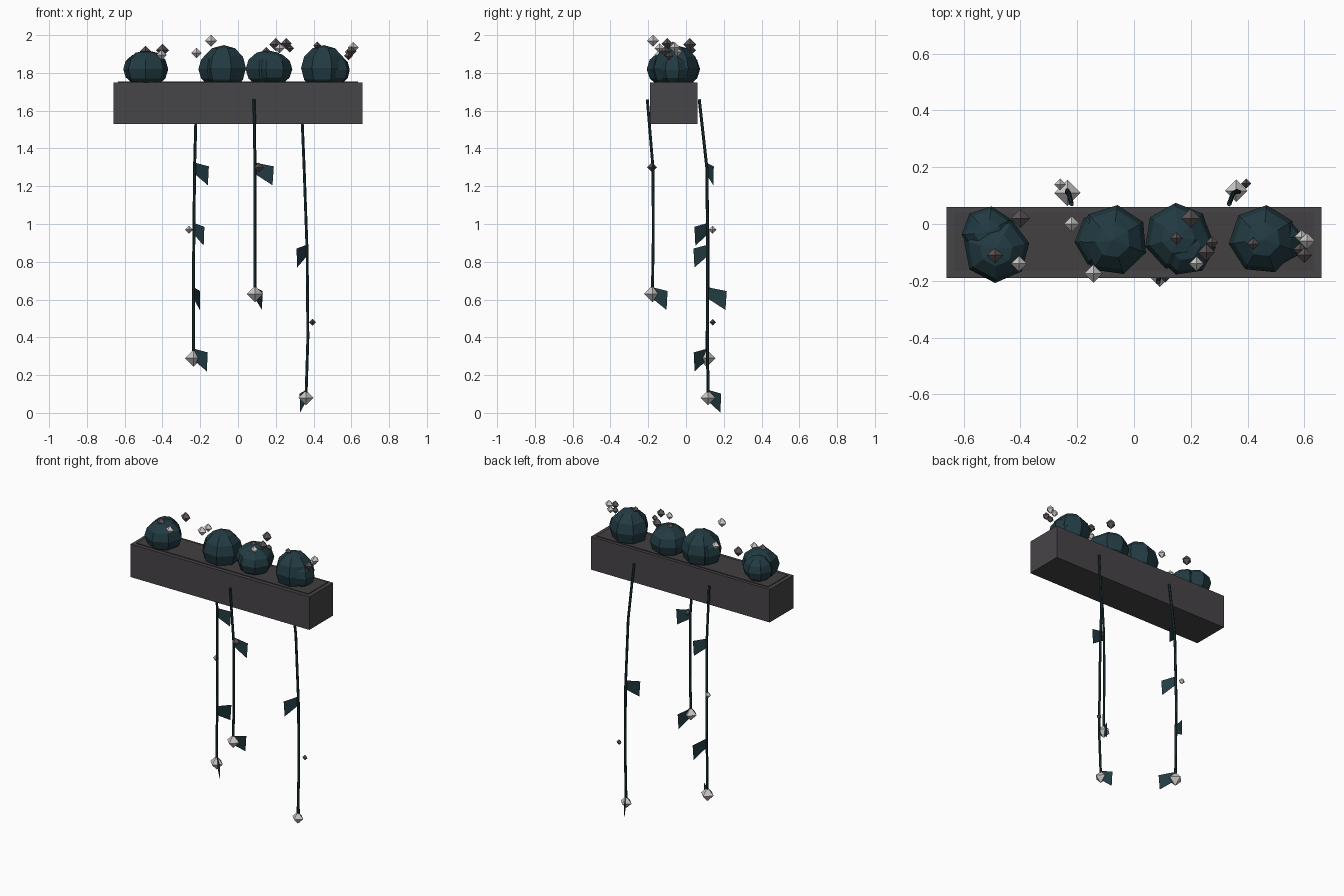
import bpy, bmesh, math
from mathutils import Matrix, Vector

cube = bpy.data.objects.get("Cube")
if cube:
    bpy.data.objects.remove(cube, do_unlink=True)


def material(name, rgb):
    m = bpy.data.materials.new(name)
    m.use_nodes = True
    m.diffuse_color = (*rgb, 1)
    m.node_tree.nodes["Principled BSDF"].inputs["Base Color"].default_value = (*rgb, 1)
    return m


BOX = material("charcoal", (0.062, 0.058, 0.064))
SOIL = material("dark soil", (0.055, 0.05, 0.053))
LEAF = material("deep teal green", (0.016, 0.044, 0.055))
STEM = material("dark stem green", (0.012, 0.034, 0.04))
PALE = material("pale petal", (0.6, 0.59, 0.58))
DUSK = material("dusky petal", (0.105, 0.09, 0.093))


def finish(name, bm, mat):
    mesh = bpy.data.meshes.new(name)
    bm.to_mesh(mesh)
    bm.free()
    mesh.materials.append(mat)
    ob = bpy.data.objects.new(name, mesh)
    bpy.context.collection.objects.link(ob)
    return ob


def block(name, centre, size, mat):
    bm = bmesh.new()
    bmesh.ops.create_cube(bm, size=1, matrix=Matrix.Translation(centre) @ Matrix.Diagonal((*size, 1)))
    return finish(name, bm, mat)


def bush(name, lobes):
    """Low-poly ball lobes given as x, y, z, radius, height radius, turn."""
    bm = bmesh.new()
    for x, y, z, r, h, turn in lobes:
        bmesh.ops.create_uvsphere(
            bm, u_segments=7, v_segments=6, radius=1,
            matrix=Matrix.Translation((x, y, z)) @ Matrix.Rotation(math.radians(turn), 4, 'Z')
            @ Matrix.Diagonal((r, r, h, 1)))
    return finish(name, bm, LEAF)


def flower(name, centre, r, mat):
    """Eight-sided gem made from two four-sided cones."""
    bm = bmesh.new()
    c = Vector(centre)
    ring = [bm.verts.new(c + Vector((r * math.cos(a), r * math.sin(a), 0)))
            for a in (math.pi / 2 * i for i in range(4))]
    top, low = bm.verts.new(c + Vector((0, 0, r))), bm.verts.new(c - Vector((0, 0, r)))
    for i in range(4):
        a, b = ring[i], ring[(i + 1) % 4]
        bm.faces.new((a, b, top))
        bm.faces.new((b, a, low))
    return finish(name, bm, mat)


def vine(name, points):
    curve = bpy.data.curves.new(name, 'CURVE')
    curve.dimensions = '3D'
    curve.bevel_depth = 0.008
    curve.bevel_resolution = 1
    curve.use_fill_caps = True
    spline = curve.splines.new('POLY')
    spline.use_smooth = False
    spline.points.add(len(points) - 1)
    for p, co in zip(spline.points, points):
        p.co = (*co, 1)
    curve.materials.append(STEM)
    ob = bpy.data.objects.new(name, curve)
    bpy.context.collection.objects.link(ob)


def leaf(name, root, dx, dy):
    """Flat hanging blade that leaves the stem in direction dx, dy."""
    bm = bmesh.new()
    x, y, z = root
    outline = [(0, 0), (1, -0.02), (0.93, -0.12), (0, -0.06)]
    bm.faces.new([bm.verts.new((x + dx * t, y + dy * t, z + h)) for t, h in outline])
    finish(name, bm, LEAF)


# Planter box with slightly raised soil
block("planter_box", (0, -0.065, 1.64), (1.32, 0.25, 0.22), BOX)
block("soil", (0, -0.0625, 1.735), (1.27, 0.205, 0.04), SOIL)

# Bushes
bush("bush_right", [(-0.485, -0.09, 1.82, 0.118, 0.1, 75), (-0.515, -0.03, 1.82, 0.093, 0.085, 95)])
bush("bush_mid_right", [(-0.075, -0.057, 1.825, 0.125, 0.122, 95), (-0.105, -0.055, 1.82, 0.105, 0.1, 95)])
bush("bush_mid_left", [(0.155, -0.045, 1.82, 0.12, 0.1, 107), (0.18, -0.075, 1.82, 0.108, 0.09, 60)])
bush("bush_left", [(0.455, -0.055, 1.825, 0.122, 0.122, 97), (0.51, -0.06, 1.815, 0.085, 0.085, 80)])

# Flowers above the bushes
dusky = [(-0.49, -0.11, 1.915, 0.028), (-0.40, 0.02, 1.92, 0.034), (0.15, -0.05, 1.915, 0.022),
         (0.20, 0.02, 1.95, 0.034), (0.275, -0.065, 1.93, 0.022), (0.255, -0.10, 1.955, 0.03),
         (0.42, -0.07, 1.945, 0.022), (0.60, -0.11, 1.915, 0.027), (0.585, -0.09, 1.89, 0.024)]
pale = [(-0.405, -0.14, 1.895, 0.028), (-0.22, 0, 1.905, 0.028), (-0.143, -0.175, 1.97, 0.032),
        (0.22, -0.14, 1.93, 0.026), (0.59, -0.045, 1.91, 0.025), (0.61, -0.06, 1.935, 0.029)]
for label, spots, mat in (("dusky_flower", dusky, DUSK), ("pale_flower", pale, PALE)):
    for i, (x, y, z, r) in enumerate(spots):
        flower(f"{label}_{i + 1}", (x, y, z), r, mat)

# Trailing vines: path, leaves (root and direction), tip flower radius, bud
vines = {
    "back_right_vine": (
        [(-0.22, 0.07, 1.66), (-0.23, 0.11, 1.3), (-0.235, 0.118, 0.8), (-0.235, 0.11, 0.29)],
        [(1.325, 0.075, 0.04), (1.005, 0.055, -0.07), (0.665, 0.035, 0.1), (0.34, 0.075, -0.07)],
        0.046, (-0.26, 0.14, 0.97, 0.021, PALE)),
    "front_vine": (
        [(0.085, -0.205, 1.66), (0.09, -0.175, 1.3), (0.09, -0.173, 0.95), (0.09, -0.178, 0.63)],
        [(1.325, 0.1, 0.01), (0.665, 0.04, 0.08)],
        0.044, (0.11, -0.18, 1.3, 0.026, DUSK)),
    "back_left_vine": (
        [(0.335, 0.07, 1.66), (0.35, 0.11, 1.3), (0.366, 0.115, 0.85), (0.37, 0.113, 0.4), (0.36, 0.117, 0.08)],
        [(0.89, -0.055, -0.075), (0.122, -0.035, 0.07)],
        0.04, (0.395, 0.142, 0.48, 0.018, DUSK)),
}


def stem_at(path, z):
    for a, b in zip(path, path[1:]):
        if z >= b[2]:
            return Vector(a).lerp(Vector(b), (a[2] - z) / (a[2] - b[2]))
    return Vector(path[-1])


for name, (path, leaves, tip, bud) in vines.items():
    vine(name, path)
    for i, (z, dx, dy) in enumerate(leaves):
        p = stem_at(path, z)
        leaf(f"{name}_leaf_{i + 1}", (p.x, p.y, z), dx, dy)
    flower(f"{name}_tip_flower", path[-1], tip, PALE)
    flower(f"{name}_bud", bud[:3], bud[3], bud[4])
